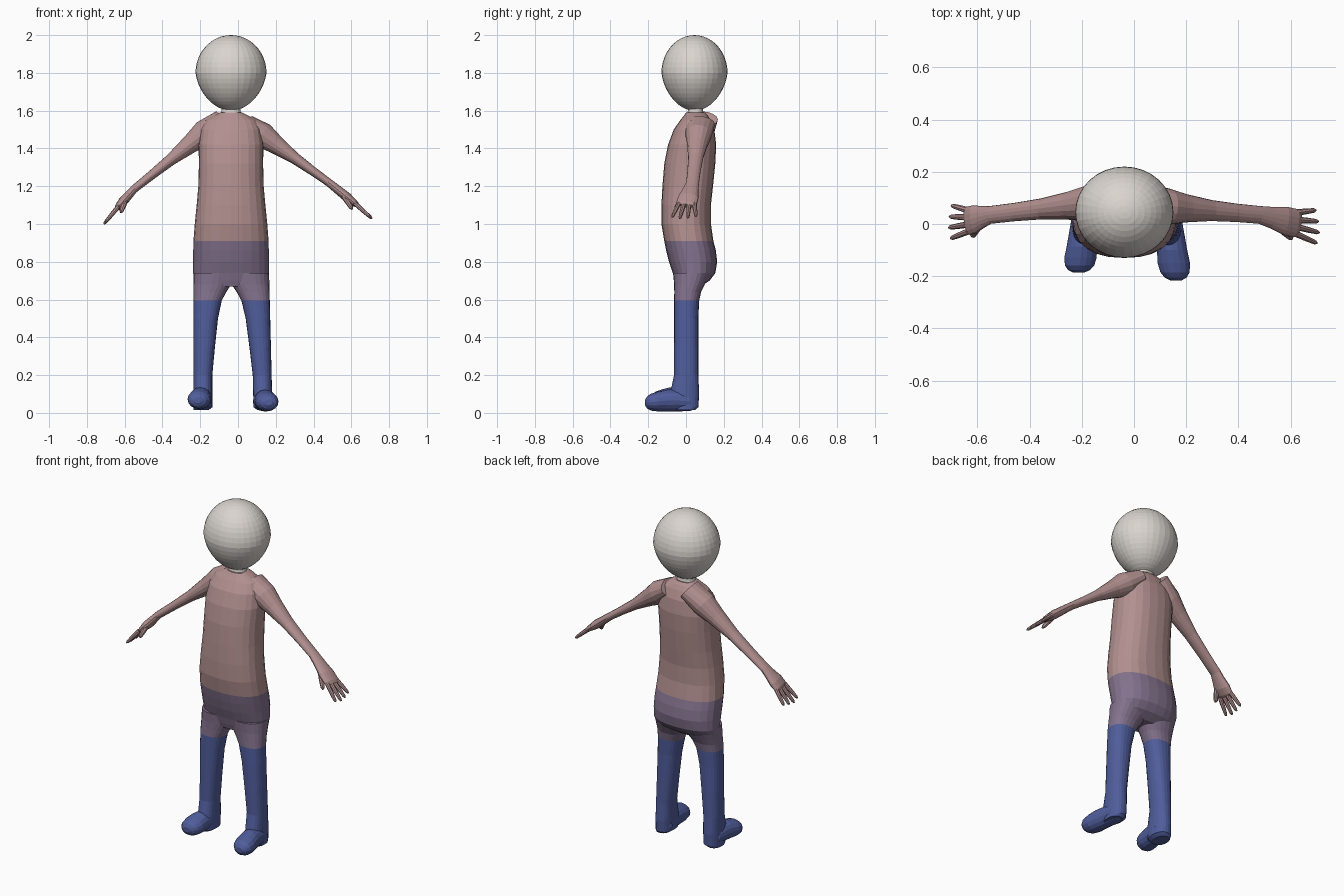
import bpy, bmesh
from math import cos, sin, pi, copysign
from mathutils import Vector

cube = bpy.data.objects.get("Cube")
if cube:
    bpy.data.objects.remove(cube)


def material(name, *rgb):
    m = bpy.data.materials.new(name)
    m.use_nodes = True
    m.diffuse_color = (*rgb, 1)
    m.node_tree.nodes["Principled BSDF"].inputs["Base Color"].default_value = (*rgb, 1)
    return m


PINK = material("dusty pink", 0.45, 0.28, 0.28)
PURPLE = material("muted purple", 0.23, 0.17, 0.27)
BLUE = material("denim blue", 0.08, 0.11, 0.33)
WHITE = material("warm white", 0.7, 0.66, 0.62)
OUTFIT = (PINK, PURPLE, BLUE)
SHIRT_HEM, SHORTS_HEM = 0.91, 0.595


def finish(name, bm, materials):
    """Make an object; the outfit changes colour at the two hems."""
    bmesh.ops.recalc_face_normals(bm, faces=bm.faces)
    if materials is OUTFIT:
        for face in bm.faces:
            height = face.calc_center_median().z
            face.material_index = (height < SHIRT_HEM) + (height < SHORTS_HEM)
    mesh = bpy.data.meshes.new(name)
    bm.to_mesh(mesh)
    bm.free()
    for m in materials:
        mesh.materials.append(m)
    bpy.context.collection.objects.link(bpy.data.objects.new(name, mesh))


def signed_power(value, power):
    return copysign(abs(value) ** power, value)


def loft(name, sections, side, materials, sides=16, axis=None, power=1.0):
    """Skin rings along a path; a section is (centre, half width, half depth)."""
    bm = bmesh.new()
    centres = [Vector(section[0]) for section in sections]
    last = len(centres) - 1
    rings = []
    for i, (centre, width, depth) in enumerate(sections):
        along = Vector(axis) if axis else centres[min(i + 1, last)] - centres[max(i - 1, 0)]
        v = along.cross(Vector(side)).normalized()
        u = v.cross(along).normalized()
        ring = []
        for k in range(sides):
            angle = 2 * pi * k / sides
            across = u * width * signed_power(cos(angle), power)
            through = v * depth * signed_power(sin(angle), power)
            ring.append(bm.verts.new(centres[i] + across + through))
        rings.append(ring)
    for lower, upper in zip(rings, rings[1:]):
        for k in range(sides):
            j = (k + 1) % sides
            bm.faces.new((lower[k], lower[j], upper[j], upper[k]))
    bm.faces.new(rings[0])
    bm.faces.new(rings[-1])
    finish(name, bm, materials)


def upright(name, rows, centre_x, materials, power=0.87):
    """Loft level rings from rows of (height, half width, front y, back y)."""
    sections = [((centre_x(z, width), (front + back) / 2, z), width, (back - front) / 2)
                for z, width, front, back in rows]
    loft(name, sections, (1, 0, 0), materials, 24, (0, 0, 1), power)


MIDDLE = -0.037


def on_middle(z, width):
    return MIDDLE


# Head: egg narrowing towards the chin
bm = bmesh.new()
bmesh.ops.create_uvsphere(bm, u_segments=32, v_segments=22, radius=1)
for vert in bm.verts:
    x, y, z = vert.co
    taper = 1 - 0.13 * max(0, -z)
    vert.co = (MIDDLE + 0.188 * taper * x, 0.045 + 0.175 * taper * y, 1.8 + 0.2 * z)
finish("head", bm, [WHITE])

# Neck
upright("neck", [(1.55, 0.06, 0, 0.1), (1.6, 0.05, 0.01, 0.09), (1.64, 0.05, 0.01, 0.09)],
        on_middle, [WHITE])

# Torso and hips
upright("torso", [
    (1.59, 0.06, 0, 0.1), (1.575, 0.09, -0.01, 0.115), (1.55, 0.135, -0.03, 0.13),
    (1.5, 0.16, -0.065, 0.15), (1.42, 0.172, -0.095, 0.16), (1.32, 0.17, -0.115, 0.155),
    (1.2, 0.173, -0.125, 0.143), (1.1, 0.182, -0.13, 0.132), (1, 0.192, -0.13, 0.132),
    (SHIRT_HEM, 0.199, -0.115, 0.145), (0.86, 0.2, -0.105, 0.158), (0.8, 0.2, -0.09, 0.165),
    (0.74, 0.2, -0.07, 0.155), (0.7, 0.198, -0.06, 0.125), (0.67, 0.185, -0.05, 0.08),
], on_middle, OUTFIT)

# Legs share one profile, each hanging from its own outer line
LEG = [(0.74, 0.107, -0.068, 0.13), (0.68, 0.1, -0.063, 0.1), (0.64, 0.087, -0.062, 0.08),
       (SHORTS_HEM, 0.075, -0.063, 0.07), (0.5, 0.065, -0.063, 0.065),
       (0.35, 0.057, -0.063, 0.065), (0.2, 0.05, -0.063, 0.065),
       (0.1, 0.05, -0.085, 0.07), (0.03, 0.05, -0.08, 0.065), (0.015, 0.04, -0.06, 0.05)]
upright("left_leg", LEG, lambda z, width: 0.183 - 0.025 * z - width, OUTFIT)
upright("right_leg", LEG, lambda z, width: -0.236 + width, OUTFIT)

# Feet: heel to toe as (y, height, half width, half thickness)
FOOT = [(0.05, 0.05, 0.03, 0.03), (0.02, 0.06, 0.052, 0.05), (-0.04, 0.065, 0.055, 0.057),
        (-0.1, 0.065, 0.058, 0.058), (-0.15, 0.06, 0.062, 0.052), (-0.185, 0.057, 0.056, 0.045),
        (-0.205, 0.055, 0.042, 0.033), (-0.217, 0.055, 0.02, 0.015)]


def foot(name, heel, turn, length, lift):
    sections = [((heel + turn * y, y * length, z + lift), width, thick)
                for y, z, width, thick in FOOT]
    loft(name, sections, (1, 0, 0), [BLUE], axis=(0, -1, 0))


foot("left_foot", 0.133, -0.13, 1, 0)
foot("right_foot", -0.19, 0.1, 0.86, 0.012)

# Arm and palm radii as (fraction along the segment, half width, half thickness)
ARM = [(-0.55, 0.08, 0.05), (-0.25, 0.07, 0.068), (0, 0.054, 0.05), (0.35, 0.04, 0.031),
       (0.7, 0.035, 0.024), (1, 0.034, 0.021)]
PALM = [(0.35, 0.042, 0.023), (0.7, 0.054, 0.025), (1, 0.055, 0.018), (1.1, 0.044, 0.011)]
FINGERS = ("index_finger", "middle_finger", "ring_finger", "little_finger")


def finger(name, base, tip, radius):
    sections = [(base.lerp(tip, t), radius * k, radius * k)
                for t, k in ((0, 1), (0.5, 0.9), (0.9, 0.7), (1, 0.3))]
    loft(name, sections, (0, 1, 0), [PINK], 8)


def arm(side, outward, shoulder, wrist, knuckles, reach):
    sections = [(shoulder.lerp(wrist, t), w, d) for t, w, d in ARM]
    sections += [(wrist.lerp(knuckles, t), w, d) for t, w, d in PALM]
    loft(side + "_arm", sections, (0, 1, 0), [PINK])
    # Fingers fan out, the outer ones shorter
    for i, name in enumerate(FINGERS):
        across = Vector((0, i - 1.5, 0))
        base = knuckles + across * 0.027
        tip = knuckles + across * 0.042 + reach * (1.03 - 0.1 * abs(i - 1.3))
        finger(f"{side}_{name}", base, tip, 0.0125)
    thumb_tip = knuckles + Vector((-0.015 * outward, -0.06, -0.03))
    finger(side + "_thumb", wrist.lerp(knuckles, 0.5) - Vector((0, 0.025, 0)), thumb_tip, 0.016)


arm("left", 1, Vector((0.2, 0.06, 1.42)), Vector((0.48, 0.035, 1.22)),
    Vector((0.62, 0.003, 1.108)), Vector((0.09, -0.015, -0.08)))
arm("right", -1, Vector((-0.25, 0.07, 1.425)), Vector((-0.55, 0.035, 1.185)),
    Vector((-0.635, 0.012, 1.09)), Vector((-0.075, -0.005, -0.09)))
